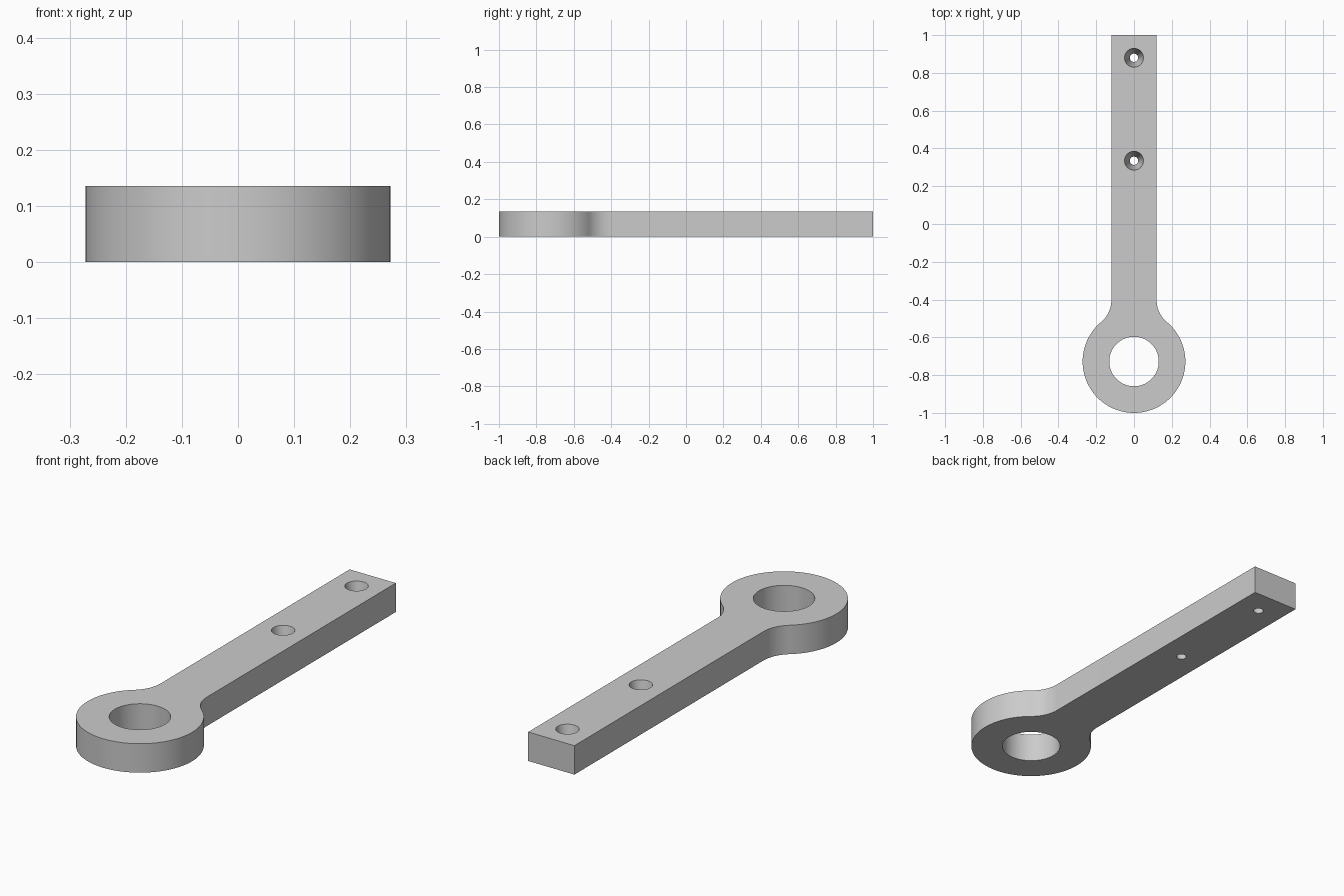
import bpy
import bmesh
from math import atan2, cos, sin, pi, sqrt, radians

if "Cube" in bpy.data.objects:
    bpy.data.objects.remove(bpy.data.objects["Cube"], do_unlink=True)

HEIGHT = 0.136
RING_R, BORE_R = 0.272, 0.131
RING_Y = RING_R - 1
HALF_W = 0.12
FILLET = 0.15
SCREW_YS = (0.88, 0.335)

grey = bpy.data.materials.new("plain grey")
grey.use_nodes = True
grey.diffuse_color = (0.6, 0.6, 0.6, 1)
grey.node_tree.nodes["Principled BSDF"].inputs["Base Color"].default_value = (0.6, 0.6, 0.6, 1)


def arc(cx, cy, r, a0, a1, n):
    return [(cx + r * cos(a0 + (a1 - a0) * i / n),
             cy + r * sin(a0 + (a1 - a0) * i / n)) for i in range(n + 1)]


def cutter(name, y, r_bottom, r_top, sides):
    """Conical or straight cutter that overshoots both faces of the bar."""
    over = 0.02
    slope = (r_top - r_bottom) / HEIGHT
    bpy.ops.mesh.primitive_cone_add(
        vertices=sides, radius1=r_bottom - slope * over, radius2=r_top + slope * over,
        depth=HEIGHT + 2 * over, location=(0, y, HEIGHT / 2))
    ob = bpy.context.object
    ob.name = name
    ob.hide_render = True
    ob.data.materials.append(grey)
    return ob


# Right half outline: ring from its front point, tangent fillet, then straight arm
fx = HALF_W + FILLET
fy = RING_Y + sqrt((RING_R + FILLET) ** 2 - fx ** 2)
touch = atan2(fy - RING_Y, fx)
half = arc(0, RING_Y, RING_R, -pi / 2, touch, 48)
half += arc(fx, fy, FILLET, touch + pi, pi, 16)[1:]
half.append((HALF_W, 1))
outline = half + [(-x, y) for x, y in reversed(half[1:])]

# Extrude the outline into the eye bar
bm = bmesh.new()
base = bm.faces.new([bm.verts.new((x, y, 0)) for x, y in outline])
top = bmesh.ops.extrude_face_region(bm, geom=[base])
bmesh.ops.translate(bm, vec=(0, 0, HEIGHT),
                    verts=[v for v in top["geom"] if isinstance(v, bmesh.types.BMVert)])
bmesh.ops.recalc_face_normals(bm, faces=bm.faces)
mesh = bpy.data.meshes.new("eye_bar")
bm.to_mesh(mesh)
bm.free()
mesh.materials.append(grey)
bar = bpy.data.objects.new("eye_bar", mesh)
bpy.context.collection.objects.link(bar)

# Large bore in the ring and tapered screw holes in the arm
cutters = [cutter("bore_cutter", RING_Y, BORE_R, BORE_R, 96)]
cutters += [cutter("screw_hole_cutter", y, 0.022, 0.05, 48) for y in SCREW_YS]
bpy.ops.object.select_all(action="DESELECT")
bpy.context.view_layer.objects.active = bar
bar.select_set(True)
for c in cutters:
    mod = bar.modifiers.new("hole", "BOOLEAN")
    mod.operation = "DIFFERENCE"
    mod.solver = "EXACT"
    mod.object = c
    bpy.ops.object.modifier_apply(modifier=mod.name)
for c in cutters:
    bpy.data.objects.remove(c, do_unlink=True)

bpy.ops.object.shade_smooth_by_angle(angle=radians(30))
